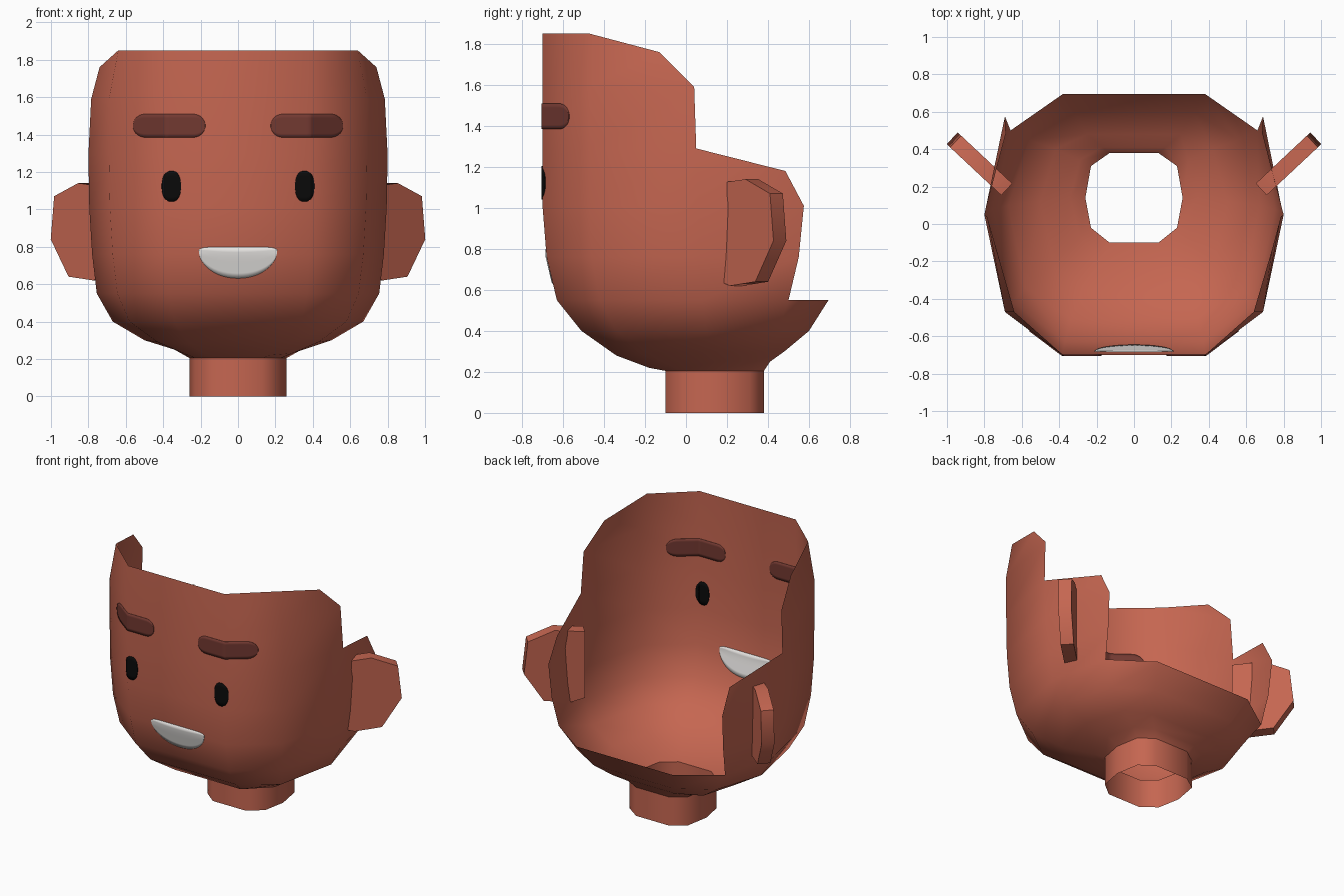
import bpy, bmesh, math

if "Cube" in bpy.data.objects:
    bpy.data.objects.remove(bpy.data.objects["Cube"])


def material(name, rgb):
    m = bpy.data.materials.new(name)
    m.diffuse_color = (*rgb, 1)
    m.use_nodes = True
    m.node_tree.nodes["Principled BSDF"].inputs["Base Color"].default_value = m.diffuse_color
    return m


SKIN = material("skin", (0.56, 0.133, 0.082))
BROWN = material("dark_brown", (0.17, 0.041, 0.031))
BLACK = material("black", (0.003, 0.003, 0.003))
WHITE = material("off_white", (0.80, 0.78, 0.76))


def make(name, verts, faces, mat, angle=60, recalc=False):
    me = bpy.data.meshes.new(name)
    me.from_pydata(verts, [], faces)
    if recalc:
        bm = bmesh.new()
        bm.from_mesh(me)
        bmesh.ops.recalc_face_normals(bm, faces=bm.faces)
        bm.to_mesh(me)
        bm.free()
    me.materials.append(mat)
    ob = bpy.data.objects.new(name, me)
    bpy.context.collection.objects.link(ob)
    bpy.ops.object.select_all(action='DESELECT')
    ob.select_set(True)
    bpy.context.view_layer.objects.active = ob
    bpy.ops.object.shade_smooth_by_angle(angle=math.radians(angle))
    return ob


def loft(name, rows):
    """Skin mirrored half rings (z, points front to back); short rings leave the back open."""
    verts, rings = [], []
    for z, pts in rows:
        ring = [None] * 10
        for i, p in enumerate(pts):
            pz = p[2] if len(p) > 2 else z
            for k, s in ((i, 1), (9 - i, -1)):
                ring[k] = len(verts)
                verts.append((s * p[0], p[1], pz))
        rings.append(ring)
    faces = []
    for a, b in zip(rings, rings[1:]):
        for i in range(10):
            j = (i + 1) % 10
            q = (a[i], a[j], b[j], b[i])
            if None not in q:
                faces.append(q)
    return make(name, verts, faces, SKIN)


# Neck: open ten-sided tube
NECK = [(.13, -.10), (.23, -.02), (.26, .14), (.23, .31), (.13, .38)]
loft("neck", [(0, NECK), (.205, NECK)])

# Head: open shell, ring by ring from the neck to the forehead
loft("head", [
    (.205, NECK),
    (.24, [(.17, -.18, .22), (.29, -.07, .23), (.34, .14, .25), (.29, .34, .25), (.17, .41, .25)]),
    (.29, [(.26, -.34, .28), (.43, -.21), (.50, .12, .30), (.42, .40, .30), (.25, .48, .30)]),
    (.40, [(.34, -.51), (.58, -.34), (.67, .10), (.56, .45), (.32, .60)]),
    (.55, [(.37, -.63), (.645, -.42), (.755, .08), (.66, .50), (.38, .695)]),
    (.76, [(.38, -.68), (.67, -.46), (.78, .07), (.68, .55)]),
    (1.01, [(.385, -.70), (.685, -.47), (.795, .06), (.69, .575)]),
    (1.29, [(.385, -.70), (.69, -.47), (.80, .05), (.685, .485, 1.18)]),
    (1.59, [(.385, -.70), (.69, -.47), (.785, .04)]),
    (1.85, [(.38, -.70), (.64, -.47), (.74, -.13, 1.76)]),
])

# Ears: slabs angled outward and back, outline is (distance outward, height)
EAR = [(0, .645), (.09, .62), (.27, .64), (.40, .84), (.375, 1.07), (.20, 1.14), (0, 1.12)]
for side, s in (("right", 1), ("left", -1)):
    verts = []
    for t in (-.043, .043):
        verts += [(s * (.68 + .73 * u + .68 * t), .185 + .683 * u - .73 * t, z) for u, z in EAR]
    n = len(EAR)
    faces = [list(range(n)), list(range(n, 2 * n))]
    faces += [(i, (i + 1) % n, n + (i + 1) % n, n + i) for i in range(n)]
    make(side + "_ear", verts, faces, SKIN, 50, True)


def face_y(x, z):
    """Depth of the head's front surface."""
    levels = [(.55, -.63), (.76, -.68), (1.01, -.70), (2, -.70)]
    for (z0, y0), (z1, y1) in zip(levels, levels[1:]):
        if z <= z1:
            y = y0 + (y1 - y0) * (z - z0) / (z1 - z0)
            break
    return y + max(0, abs(x) - .385) * .754


def plate(name, cx, half, low, high, mat, n=24, m=6):
    """Thin painted plate following the face; low and high give heights at an offset d."""
    ds = {half * math.sin(math.pi * (i / n - .5)) for i in range(n + 1)}
    for fold in (.385, -.385):
        if abs(fold - cx) < half:
            ds.add(fold - cx)
    ds = sorted(ds)
    verts = []
    for d in ds:
        for k in range(m + 1):
            z = low(d) + (high(d) - low(d)) * k / m
            verts.append((cx + d, face_y(cx + d, z), z))
    w = m + 1
    faces = [(i * w + k, (i + 1) * w + k, (i + 1) * w + k + 1, i * w + k + 1)
             for i in range(len(ds) - 1) for k in range(m)]
    ob = make(name, verts, faces, mat)
    mod = ob.modifiers.new("thin", 'SOLIDIFY')
    mod.thickness = .009
    mod.offset = 0


def brow(d):
    t = max(0, abs(d) - .130) / .062
    return .062 * max(.02, 1 - t * t) ** .5


def eye(d):
    return .082 * max(.02, 1 - (abs(d) / .05) ** 2.5) ** .45


# Brows and eyes, visible on both sides of the shell
for side, s in (("right", 1), ("left", -1)):
    plate(side + "_brow", s * .367, .192, lambda d: 1.447 - brow(d), lambda d: 1.447 + brow(d), BROWN)
    plate(side + "_eye", s * .355, .05, lambda d: 1.123 - eye(d), lambda d: 1.123 + eye(d), BLACK)

# Smiling mouth: flat top and round bottom
plate("mouth", 0, .21,
      lambda d: .778 - .146 * max(0, 1 - (abs(d) / .21) ** 2.1) ** .55,
      lambda d: .798 - .015 * (abs(d) / .21) ** 12, WHITE)
